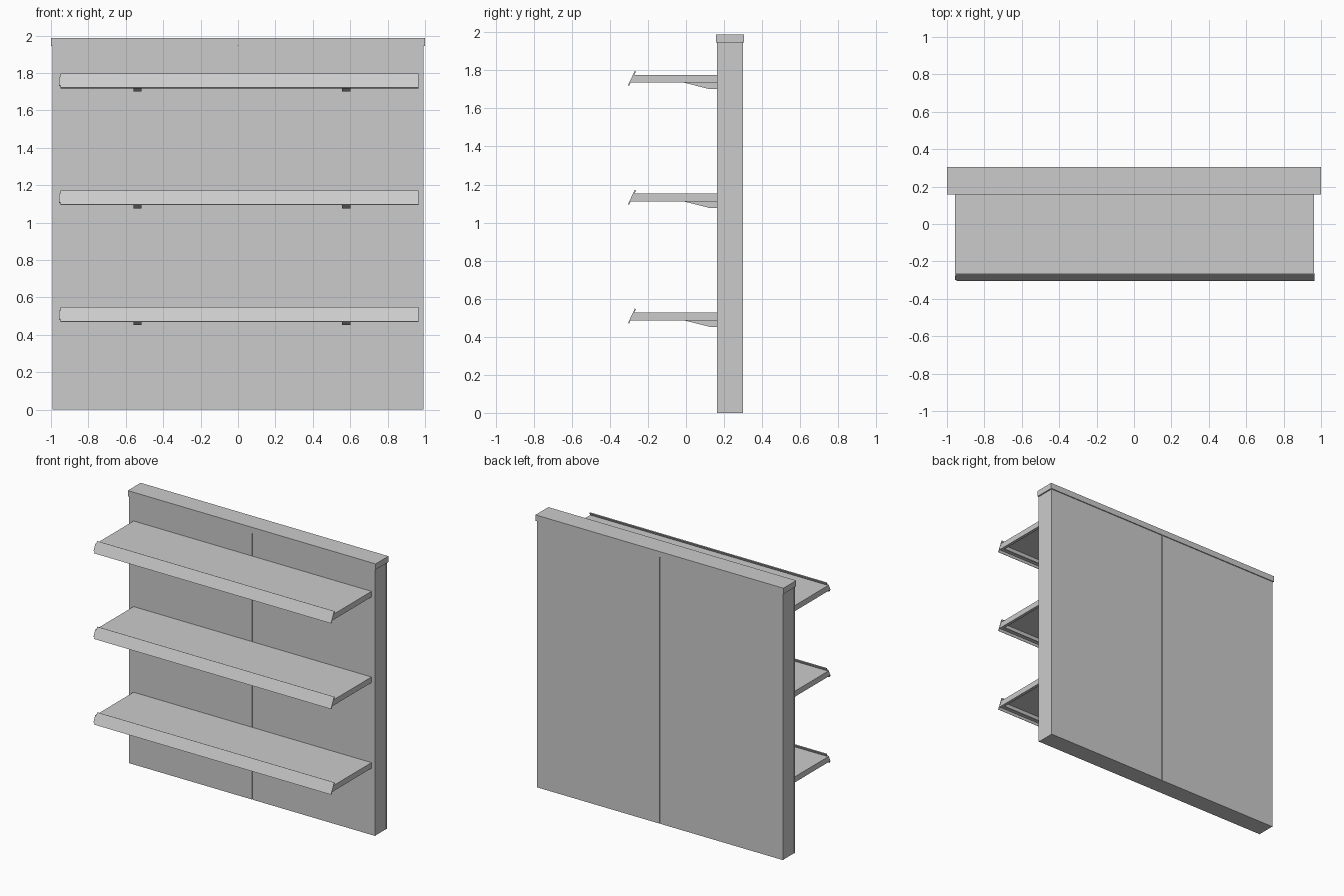
import bpy
from mathutils import Vector

if "Cube" in bpy.data.objects:
    bpy.data.objects.remove(bpy.data.objects["Cube"])


def make(name, verts, faces):
    mesh = bpy.data.meshes.new(name)
    mesh.from_pydata(verts, [], faces)
    mesh.update()
    obj = bpy.data.objects.new(name, mesh)
    bpy.context.collection.objects.link(obj)
    return obj


def extrude(name, outline, offset):
    """Solid from a flat outline of 3D points pushed along an offset."""
    base = [Vector(p) for p in outline]
    off = Vector(offset)
    normal = (base[1] - base[0]).cross(base[2] - base[1])
    if normal.dot(off) < 0:
        base.reverse()
    n = len(base)
    faces = [tuple(range(n))[::-1], tuple(range(n, 2 * n))]
    faces += [(i, (i + 1) % n, n + (i + 1) % n, n + i) for i in range(n)]
    return make(name, base + [p + off for p in base], faces)


def box(name, x0, x1, y0, y1, z0, z1):
    return extrude(name, [(x0, y0, z0), (x1, y0, z0), (x1, y1, z0), (x0, y1, z0)],
                   (0, 0, z1 - z0))


def profile_x(name, yz, x0, x1):
    return extrude(name, [(x0, y, z) for y, z in yz], (x1 - x0, 0, 0))


# Wall: core with thin skin panels that leave a groove in the middle
box("wall_core", -0.99, 0.99, 0.169, 0.293, 0, 1.945)
for side, x0, x1 in (("left", -0.992, -0.003), ("right", 0.003, 0.992)):
    box("front_panel_" + side, x0, x1, 0.163, 0.169, 0, 1.945)
    box("back_panel_" + side, x0, x1, 0.293, 0.299, 0, 1.945)

# Top cap
box("top_cap", -1.0, 1.0, 0.158, 0.306, 1.945, 1.988)

# Shelves: hollow folded trays on two brackets, with a slanted front strip
X0, X1 = -0.957, 0.963
T = 0.006
RIM = 0.022
for i in range(3):
    top = 0.527 + 0.6245 * i
    bot = top - 0.041
    tag = "_%d" % (i + 1)

    # top plate and side walls follow the slanted front
    profile_x("shelf_top" + tag,
              [(0.163, top), (-0.274, top), (-0.277, top - T), (0.163, top - T)], X0, X1)
    side = [(0.163, top - T), (-0.277, top - T), (-0.293, bot), (0.163, bot)]
    profile_x("shelf_left_wall" + tag, side, X0, X0 + T)
    profile_x("shelf_right_wall" + tag, side, X1 - T, X1)

    # front wall and turned-in bottom rims
    profile_x("shelf_front_wall" + tag,
              [(-0.277, top - T), (-0.293, bot), (-0.286, bot), (-0.270, top - T)],
              X0 + T, X1 - T)
    box("shelf_front_rim" + tag, X0 + T, X1 - T, -0.286, -0.286 + RIM, bot, bot + T)
    box("shelf_left_rim" + tag, X0 + T, X0 + RIM, -0.286 + RIM, 0.163, bot, bot + T)
    box("shelf_right_rim" + tag, X1 - RIM, X1 - T, -0.286 + RIM, 0.163, bot, bot + T)

    # slanted label strip with a small tab on its left end
    low = Vector((0, -0.305, top - 0.055))
    rise = Vector((0, 0.036, 0.076))
    outline = [(X1 + 0.001, 0), (X1 + 0.001, 1), (-0.948, 1), (-0.948, 0.79),
               (-0.957, 0.75), (-0.957, 0.17), (-0.948, 0.13), (-0.948, 0)]
    extrude("label_strip" + tag, [low + rise * t + Vector((x, 0, 0)) for x, t in outline],
            (0, 0.006, -0.003))

    # tapered support brackets
    for name, x in (("left", -0.538), ("right", 0.579)):
        profile_x("bracket_" + name + tag,
                  [(-0.01, top - T), (-0.01, bot), (0.125, bot - 0.034),
                   (0.163, bot - 0.034), (0.163, top - T)], x - 0.022, x + 0.022)
